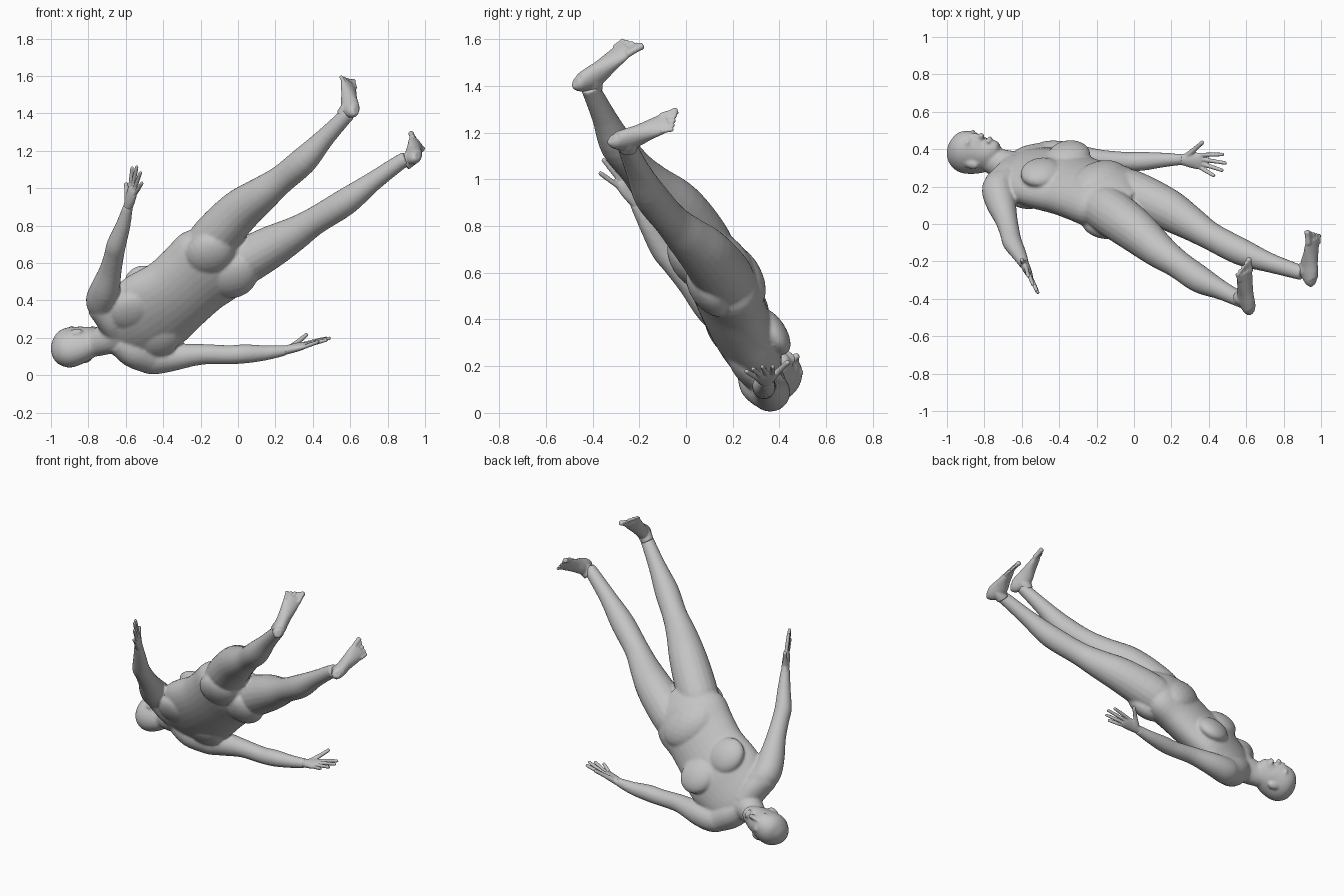
import bpy, bmesh, math
from mathutils import Vector as V, Matrix

skin = bpy.data.materials.new("grey_clay")
skin.diffuse_color = (0.55, 0.55, 0.55, 1)

# Body axes: L towards the left shoulder, N out of the chest, D towards the feet
L = V((.66, .42, -.62)).normalized()
N = V((0, .83, .55))
N = (N - L * N.dot(L)).normalized()
D = L.cross(N)


def spline(a, b, c, d, t):
    return .5 * (2*b + (c - a)*t + (2*a - 5*b + 4*c - d)*t*t + (3*b - a - 3*c + d)*t**3)


def loft(bm, stations, side, seg=20, sub=4):
    """Smooth tube of elliptical rings; station = centre, half width, half depth."""
    st = [(V(s[0]), s[1], s[2] if len(s) > 2 else s[1]) for s in stations]
    pts = []
    for i in range(len(st) - 1):
        q = [st[max(i-1, 0)], st[i], st[i+1], st[min(i+2, len(st)-1)]]
        for k in range(sub):
            pts.append([spline(*(p[j] for p in q), k/sub) for j in range(3)])
    pts.append(list(st[-1]))
    rings = []
    for i, (c, a, b) in enumerate(pts):
        t = (pts[min(i+1, len(pts)-1)][0] - pts[max(i-1, 0)][0]).normalized()
        s = (side - t * side.dot(t)).normalized()
        n = t.cross(s)
        rings.append([bm.verts.new(c + s*a*math.cos(w) + n*b*math.sin(w))
                      for w in (2*math.pi*k/seg for k in range(seg))])
    for r, q in zip(rings, rings[1:]):
        for k in range(seg):
            bm.faces.new((r[k], r[(k+1) % seg], q[(k+1) % seg], q[k]))
    bm.faces.new(rings[0][::-1])
    bm.faces.new(rings[-1])


def blob(bm, c, axes, size):
    """Ellipsoid along three axes."""
    m = Matrix([a * r for a, r in zip(axes, size)]).transposed().to_4x4()
    if m.determinant() < 0:
        m = m @ Matrix.Diagonal((-1, 1, 1, 1))
    m.translation = c
    bmesh.ops.create_icosphere(bm, subdivisions=3, radius=1, matrix=m)


def finish(bm, name, voxel, rounds):
    """Merge the overlapping pieces into one smooth skin."""
    bmesh.ops.recalc_face_normals(bm, faces=bm.faces)
    me = bpy.data.meshes.new(name)
    bm.to_mesh(me)
    bm.free()
    me.materials.append(skin)
    ob = bpy.data.objects.new(name, me)
    bpy.context.collection.objects.link(ob)
    r = ob.modifiers.new("merge", 'REMESH')
    r.mode, r.voxel_size, r.use_smooth_shade = 'VOXEL', voxel, True
    s = ob.modifiers.new("soften", 'SMOOTH')
    s.factor, s.iterations = .5, rounds


# Torso
body = bmesh.new()
loft(body, [((-.70, .315, .20), .07, .06), ((-.65, .30, .215), .13, .075),
            ((-.60, .285, .24), .20, .095), ((-.53, .265, .285), .235, .115),
            ((-.45, .245, .345), .25, .13), ((-.33, .205, .435), .228, .135),
            ((-.24, .175, .515), .228, .14), ((-.14, .145, .60), .238, .145),
            ((-.06, .115, .665), .17, .12), ((0, .10, .72), .07, .07)], L, 32)
for s in (-1, 1):
    blob(body, V((-.42, .25, .37)) + L*.11*s + N*.085, (L, N, D), (.12, .06, .11))    # chest
    blob(body, V((-.09, .12, .63)) + L*.095*s - N*.075, (L, N, D), (.125, .08, .14))  # buttock
    blob(body, V((-.50, .255, .30)) + L*.11*s - N*.055, (L, N, D), (.115, .06, .13))  # shoulder blade
blob(body, V((-.18, .165, .555)) + N*.06, (L, N, D), (.185, .105, .14))               # belly

# Shoulder slopes
loft(body, [((-.64, .30, .22), .085, .075), ((-.68, .245, .30), .095, .08),
            ((-.73, .20, .375), .082)], N)
loft(body, [((-.64, .30, .19), .085, .075), ((-.56, .325, .135), .10, .09),
            ((-.47, .355, .092), .085)], N)

# Arms: shoulder, upper arm, elbow, forearm, wrist
loft(body, [((-.52, .335, .11), .08), ((-.46, .36, .09), .085), ((-.36, .365, .095), .075),
            ((-.2, .345, .112), .056), ((-.05, .335, .11), .051), ((.04, .335, .115), .051),
            ((.15, .342, .12), .04), ((.26, .345, .135), .03, .026)], N)
loft(body, [((-.68, .23, .34), .08), ((-.727, .19, .39), .086), ((-.71, .11, .46), .08),
            ((-.682, .02, .56), .06), ((-.662, -.055, .645), .053), ((-.65, -.10, .70), .052),
            ((-.615, -.16, .80), .04), ((-.587, -.215, .905), .03, .026)], N)

# Legs: hip, thigh, knee, calf, ankle
loft(body, [((-.22, .13, .63), .09), ((-.15, .08, .71), .125), ((0, -.03, .87), .117),
            ((.13, -.14, .97), .094), ((.235, -.215, 1.05), .076), ((.35, -.295, 1.147), .074),
            ((.46, -.35, 1.265), .053), ((.56, -.40, 1.37), .042), ((.59, -.415, 1.40), .04)], L)
loft(body, [((-.12, .21, .50), .09), ((-.03, .17, .57), .125), ((.165, .085, .68), .114),
            ((.30, .005, .755), .092), ((.41, -.065, .825), .075), ((.575, -.15, .927), .073),
            ((.72, -.205, 1.035), .053), ((.86, -.25, 1.135), .042), ((.90, -.262, 1.158), .04)], L)

# Neck and head
up = V((-.95, .2, -.2)).normalized()
face = V((.2, .75, .6))
face = (face - up*face.dot(up)).normalized()
ear = up.cross(face)
hc = V((-.86, .38, .16))


def at(u, f, e=0):
    return hc + up*u + face*f + ear*e


loft(body, [((-.82, .36, .16), .065), ((-.76, .34, .172), .072),
            ((-.70, .315, .195), .085), ((-.63, .29, .22), .12, .085)], L)
loft(body, [(at(u, f), w, d) for u, f, w, d in (
    (-.142, .072, .02, .025), (-.125, .062, .045, .05), (-.08, .025, .075, .092),
    (-.03, .005, .088, .114), (.03, -.004, .099, .122), (.075, -.008, .095, .113),
    (.11, -.01, .072, .088), (.132, -.01, .042, .052), (.142, -.01, .012, .015))], ear, 28)
axes = (ear, face, up)
blob(body, at(-.04, .118), axes, (.018, .024, .017))        # nose tip
blob(body, at(-.015, .112), axes, (.011, .02, .04))         # nose bridge
blob(body, at(-.085, .108), axes, (.03, .014, .014))        # lips
for s in (-1, 1):
    blob(body, at(.02, .094, .035*s), axes, (.035, .02, .012))     # brow
    blob(body, at(-.02, -.012, .095*s), axes, (.014, .024, .036))  # ear
    blob(body, at(-.004, .092, .034*s), axes, (.016, .012, .011))  # eyelid
finish(body, "body", .0088, 4)


# Hands: palm, thumb and four fingers
def hand(name, wrist, palm, side, tips):
    bm = bmesh.new()
    wrist, palm, side = V(wrist), V(palm), V(side)
    d = palm - wrist
    side = (side - d*side.dot(d)/d.length_squared).normalized()
    loft(bm, [(wrist - d*.3, .028, .024), (wrist, .03, .024), (wrist + d*.4, .04, .023),
              (wrist + d*.8, .046, .019), (palm, .042, .013)], side)
    for i, tip in enumerate(tips):
        tip = V(tip)
        base = wrist + d*.25 + side*.02 if i == 0 else wrist + d*.9 + side*(.035 - .0233*(i-1))
        r = .0135 if i == 0 else .0115
        loft(bm, [(base, r*1.4 if i == 0 else r), (base.lerp(tip, .5), r),
                  (base.lerp(tip, .95), r*.85), (tip, r*.5)], side, 10)
    finish(bm, name, .005, 3)


hand("left_hand", (.255, .345, .135), (.365, .335, .163), (0, 1, .25),
     [(.37, .44, .22), (.48, .372, .2), (.495, .325, .2), (.478, .285, .19), (.432, .256, .18)])
hand("right_hand", (-.588, -.21, .9), (-.56, -.27, 1.0), (-.4, .8, .45),
     [(-.60, -.19, 1.03), (-.565, -.28, 1.115), (-.54, -.325, 1.12),
      (-.52, -.357, 1.088), (-.512, -.372, 1.03)])


# Feet: heel, instep, ball and five toes, big toe on the inner side
def foot(name, heel, toe, shin, inner):
    bm = bmesh.new()
    heel, shin = V(heel), V(shin)
    f = (V(toe) - heel).normalized()
    u = (shin - f*shin.dot(f)).normalized()
    s = f.cross(u) * inner
    ln = (V(toe) - heel).length
    loft(bm, [(heel + f*ln*a + u*h, w, h) for a, w, h in (
        (0, .018, .025), (.05, .033, .041), (.2, .039, .054), (.36, .040, .05),
        (.52, .045, .037), (.68, .051, .026), (.78, .051, .018), (.83, .046, .012))], s)
    loft(bm, [(heel + f*ln*a + u*h, r) for a, h, r in (
        (.24, .04, .038), (.22, .08, .042), (.19, .12, .038))], s)
    for i in range(5):
        r = .0165 if i == 0 else .0105
        base = heel + f*ln*(.76 - .015*i) + s*(.037 - .0205*i) + u*.015
        tip = heel + f*ln*(1.01 - .035*i) + s*(.044 - .024*i) + u*.014
        loft(bm, [(base, r), (base.lerp(tip, .6), r*.9),
                  (base.lerp(tip, .93), r), (tip, r*.55)], s, 10)
    finish(bm, name, .0055, 3)


foot("right_foot", (.648, -.482, 1.435), (.59, -.21, 1.605), (-.33, .16, -.34), -1)
foot("left_foot", (.98, -.322, 1.19), (.965, -.03, 1.272), (-.42, .19, -.33), 1)
